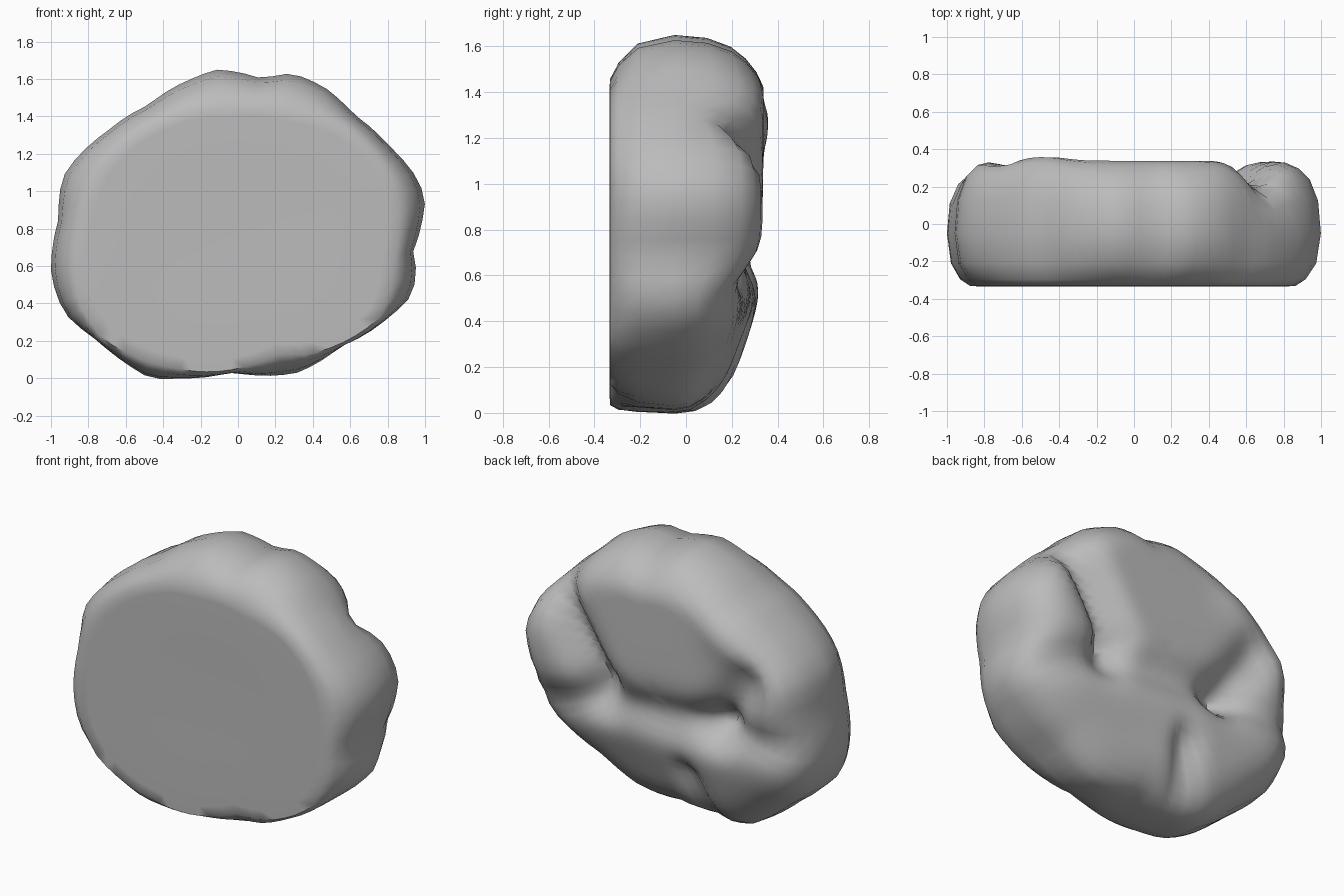
import bpy, bmesh
from math import atan2, hypot, pi, cos, sin, exp
from mathutils import Vector

cube = bpy.data.objects.get("Cube")
if cube:
    bpy.data.objects.remove(cube, do_unlink=True)

MID_Z = 0.8      # height of the slab's middle
SEGMENTS = 72

# Widest outline of the rock, then the smaller rim of its flat front (x, z)
outline = [(-.47, .0), (-.3, .0), (-.05, .03), (.05, .02), (.32, .03), (.55, .17),
           (.8, .32), (.91, .42), (.96, .55), (.93, .66), (1, .94), (.97, 1.05),
           (.8, 1.25), (.62, 1.41), (.47, 1.55), (.29, 1.63), (.13, 1.6),
           (-.11, 1.65), (-.25, 1.6), (-.48, 1.46), (-.7, 1.32), (-.87, 1.17),
           (-.94, 1.07), (-.96, .85), (-1, .55), (-.93, .35), (-.75, .2), (-.6, .08)]
front_rim = [(-.35, .04), (.05, .05), (.23, .12), (.35, .11), (.78, .32), (.85, .6),
             (.85, 1.05), (.6, 1.34), (.3, 1.43), (-.05, 1.46), (-.4, 1.4),
             (-.75, 1.14), (-.87, .8), (-.87, .4), (-.75, .21)]

# Crevices (and, with negative depth, swells) of the back: start, end, depth, width
crevices = [((.72, 1.32), (.4, .8), .15, .11),
            ((1, .5), (.4, .64), .07, .11),
            ((.4, .66), (-.42, .7), .08, .13),
            ((-.45, .7), (-.98, .68), .06, .1),
            ((-.4, .7), (-.64, 1.04), .09, .12),
            ((-.5, 1.32), (-.85, 1.05), -.03, .15),
            ((-.18, .33), (-.25, .03), .07, .08)]


def polar(points):
    """Turn an outline into sorted (angle, radius) pairs."""
    return sorted((atan2(z - MID_Z, x), hypot(x, z - MID_Z)) for x, z in points)


def radius(table, angle):
    """Radius of an outline at any angle."""
    first, last = table[0], table[-1]
    loop = [(last[0] - 2 * pi, last[1])] + table + [(first[0] + 2 * pi, first[1])]
    for (a, ra), (b, rb) in zip(loop, loop[1:]):
        if a <= angle <= b:
            return ra + (rb - ra) * (angle - a) / (b - a)


def back_depth(x, z):
    """How far back the lumpy rear surface lies."""
    # Undercut foot, blended softly into the upright rear
    foot = .17 + .37 * (z - .05) - .15 * max(x + .3, 0) * max(0, 1 - z)
    upright = .335 - .35 * max(0, z - 1.42)
    depth = (foot + upright - hypot(foot - upright, .05)) / 2 + .005
    p = Vector((x, z))
    for start, end, cut, width in crevices:
        a, b = Vector(start), Vector(end)
        t = max(0, min(1, (p - a).dot(b - a) / (b - a).length_squared))
        gap = (p - a.lerp(b, t)).length
        depth -= cut * exp(-(gap / width) ** 2)
    return depth


wide, rim = polar(outline), polar(front_rim)
bm = bmesh.new()


def ring(place):
    """One closed loop of vertices around the slab."""
    verts = []
    for i in range(SEGMENTS):
        angle = -pi + 2 * pi * (i + .5) / SEGMENTS
        r, y = place(radius(wide, angle), radius(rim, angle), angle)
        verts.append(bm.verts.new((r * cos(angle), y, MID_Z + r * sin(angle))))
    return verts


def rear(scale, part=1):
    """Ring lying part of the way from the widest outline to the rear surface."""
    def place(r, f, angle):
        r *= scale
        back = back_depth(r * cos(angle), MID_Z + r * sin(angle))
        return r, -.05 + part * (back + .05)
    return ring(place)


# Flat front, rounded side wall, then the rear surface closing inward
rings = [ring(lambda r, f, a: (f * .45, -.328)),
         ring(lambda r, f, a: (f * .9, -.334)),
         ring(lambda r, f, a: (f * .98, -.332)),
         ring(lambda r, f, a: (f * .65 + r * .35, -.295)),
         ring(lambda r, f, a: (f * .2 + r * .8, -.21)),
         rear(1, 0), rear(.985, .45), rear(.94, .75), rear(.88, .9), rear(.81, .98)]
rings += [rear(.74 - .06 * step) for step in range(12)]

for low, high in zip(rings, rings[1:]):
    for i in range(SEGMENTS):
        j = (i + 1) % SEGMENTS
        bm.faces.new((low[i], low[j], high[j], high[i]))

# Close the middle of the front and of the rear
for loop, y in ((rings[0], -.328), (rings[-1], back_depth(0, MID_Z))):
    tip = bm.verts.new((0, y, MID_Z))
    for i in range(SEGMENTS):
        bm.faces.new((loop[i], loop[(i + 1) % SEGMENTS], tip))
bmesh.ops.recalc_face_normals(bm, faces=bm.faces)

mesh = bpy.data.meshes.new("rock_slab")
bm.to_mesh(mesh)
bm.free()
rock = bpy.data.objects.new("rock_slab", mesh)
bpy.context.collection.objects.link(rock)

# Plain grey stone
stone = bpy.data.materials.new("grey_stone")
stone.use_nodes = True
grey = (.5, .5, .5, 1)
stone.diffuse_color = grey
stone.node_tree.nodes["Principled BSDF"].inputs["Base Color"].default_value = grey
mesh.materials.append(stone)

bpy.ops.object.select_all(action="DESELECT")
rock.select_set(True)
bpy.context.view_layer.objects.active = rock
bpy.ops.object.shade_smooth_by_angle(angle=.9)
